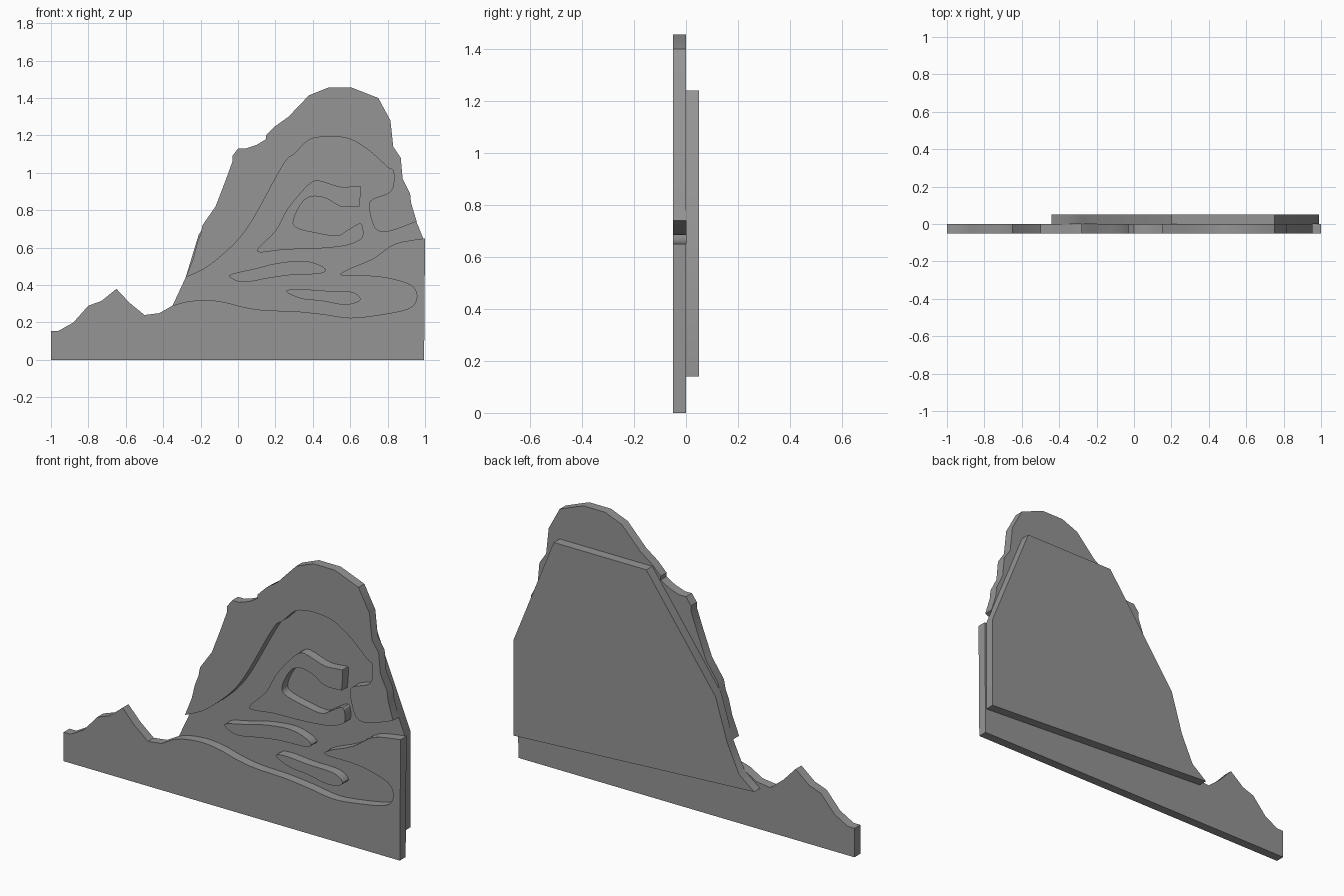
import bpy
import bmesh
from mathutils import Vector

if "Cube" in bpy.data.objects:
    bpy.data.objects.remove(bpy.data.objects["Cube"], do_unlink=True)

PLATE = 0.05          # thickness of each layer
STEPS = 4             # curve samples between neighbouring control points

stone = bpy.data.materials.new("stone grey")
stone.use_nodes = True
grey = (0.3, 0.3, 0.3, 1)
stone.diffuse_color = grey
stone.node_tree.nodes["Principled BSDF"].inputs["Base Color"].default_value = grey


def smooth_path(points, closed=False):
    """Pass a rounded path through control points (Catmull-Rom)."""
    pts = [Vector(p) for p in points]
    count = len(pts)

    def pick(i):
        return pts[i % count] if closed else pts[max(min(i, count - 1), 0)]

    path = []
    for i in range(count if closed else count - 1):
        before, start, end, after = (pick(i + k) for k in range(-1, 3))
        for step in range(STEPS):
            t = step / STEPS
            path.append(start + ((end - before) * t
                                 + (before * 2 - start * 5 + end * 4 - after) * t ** 2
                                 + (start * 3 - before - end * 3 + after) * t ** 3) / 2)
    if not closed:
        path.append(pts[-1])
    return [tuple(p) for p in path]


def make_slab(name, outline, front, back):
    """Extrude an x-z outline, given in hundredths, from front to back."""
    bm = bmesh.new()
    face = bm.faces.new([bm.verts.new((x / 100, front, z / 100)) for x, z in outline])
    grown = bmesh.ops.extrude_face_region(bm, geom=[face], use_keep_orig=True)
    moved = [v for v in grown["geom"] if isinstance(v, bmesh.types.BMVert)]
    bmesh.ops.translate(bm, verts=moved, vec=(0, back - front, 0))
    bmesh.ops.recalc_face_normals(bm, faces=bm.faces)
    mesh = bpy.data.meshes.new(name)
    bm.to_mesh(mesh)
    bm.free()
    mesh.materials.append(stone)
    slab = bpy.data.objects.new(name, mesh)
    bpy.context.collection.objects.link(slab)
    bpy.ops.object.select_all(action="DESELECT")
    slab.select_set(True)
    bpy.context.view_layer.objects.active = slab
    bpy.ops.object.shade_smooth_by_angle()
    return slab


# Angular backing plate that closes the carved channels
backing = [(99, 14), (99, 65), (75, 124), (20, 124), (-21, 67),
           (-28, 44), (-35, 29), (-44, 22)]
make_slab("backing_plate", backing, 0, PLATE)

# Upper mountain shell: craggy skyline outside, flowing channel edge inside
skyline = [(-28, 44), (-24, 54), (-22, 62), (-20, 67), (-19, 72), (-12, 82),
           (-7, 95), (-3, 106), (-3, 109), (0, 113), (4, 113), (10, 115),
           (15, 118), (15, 120), (20, 125), (27, 130), (38, 141.5),
           (48, 145.5), (61, 145.5), (75, 140), (81.5, 128), (83, 114),
           (87, 108), (88, 97), (92, 89), (92.5, 84), (95.5, 74)]
shell_edge = [(95.5, 74), (82, 69), (75, 69), (72, 73), (70, 82), (72, 86),
              (80, 89), (83, 93), (83, 101), (80, 103), (70, 112), (60, 118),
              (50, 119.5), (43, 119), (37, 117), (30, 110), (26, 107), (20, 97),
              (13, 84), (6, 72), (-2, 62), (-16, 50), (-28, 44)]
make_slab("mountain_shell", skyline + smooth_path(shell_edge)[1:-1], -PLATE, 0)

# Base with the small hills on the right and the tongue on the left
hills = [(99.5, 0), (-100, 0), (-100, 15.5), (-96, 15.5), (-88, 20),
         (-80, 29), (-73, 31.5), (-65, 38), (-58, 30.5), (-50, 24),
         (-42, 25), (-35, 29)]
base_edge = [(-35, 29), (-28, 31), (-18, 32), (-8, 31), (4, 28), (15, 26.5),
             (30, 26), (45, 24.5), (60, 22.5), (75, 24), (90, 27), (95, 31),
             (95, 37), (90, 41), (75, 44.5), (56, 45), (58, 48),
             (72, 54), (84, 62), (100, 65)]
make_slab("base_hills", hills + smooth_path(base_edge)[1:], -PLATE, 0)

# Raised islands inside the channel
islands = {
    "crescent_island": [
        (10, 58), (25, 59), (42, 59.5), (57, 61), (65, 64), (67, 67),
        (65.5, 73), (58, 69), (53, 66.5), (42, 68), (31, 71), (30, 76),
        (35, 85), (41, 87.5), (48, 86), (55, 82), (64, 82), (65, 83),
        (65.5, 92), (64, 93), (55, 92.5), (45, 95.5), (40, 95.5), (34, 90),
        (26, 80), (20, 69)],
    "long_island": [
        (-4, 44), (3, 41.5), (18, 44), (30, 45.5), (43, 46), (47, 48),
        (43, 51), (34, 53), (20, 51.5), (10, 49), (-3, 46)],
    "short_island": [
        (26, 37), (32, 38), (45, 37), (60, 36.5), (65.5, 33), (63, 30.5),
        (56, 29.5), (45, 31.5), (35, 32.5), (28, 35)],
}
for name, outline in islands.items():
    make_slab(name, smooth_path(outline, closed=True), -PLATE, 0)
